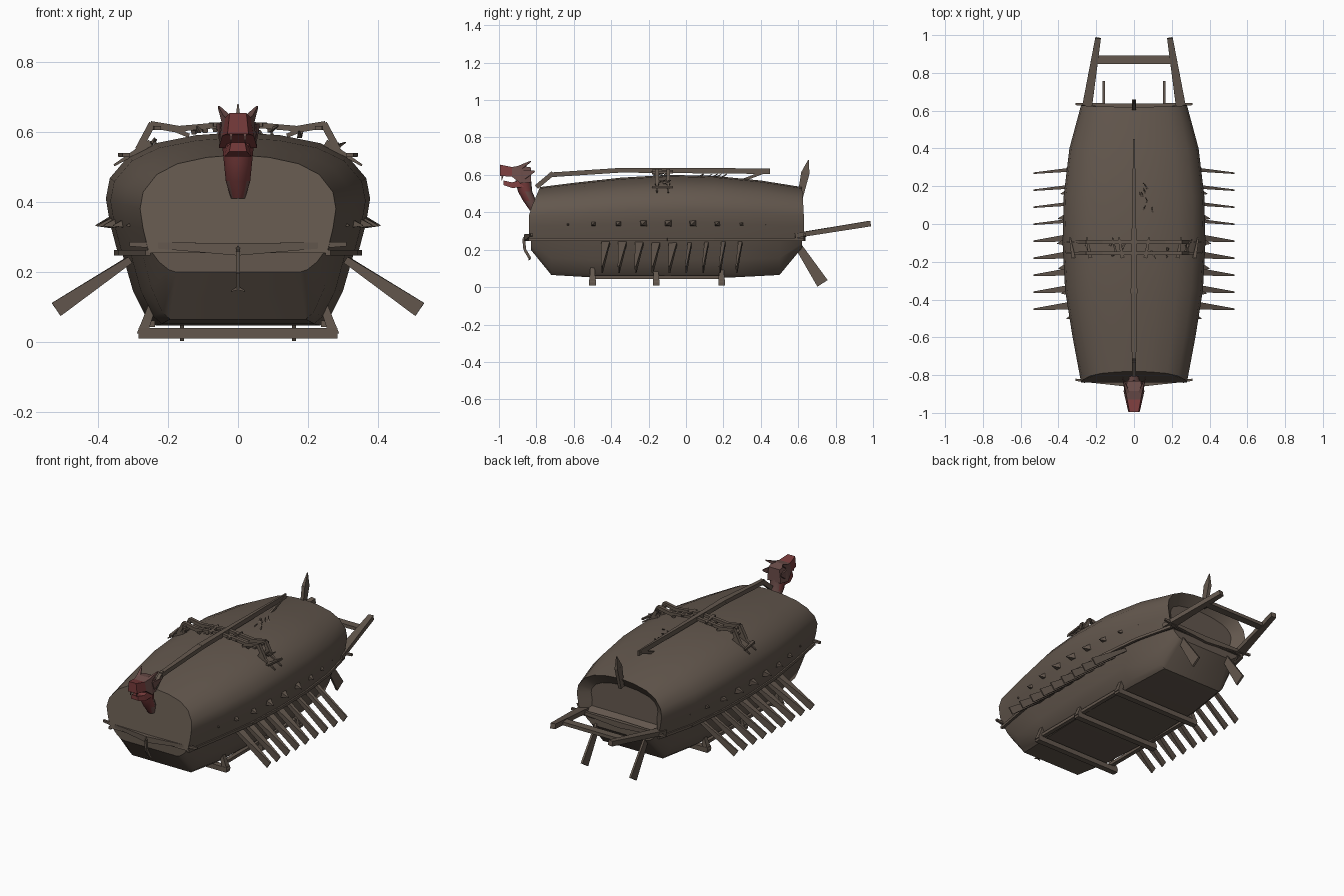
import bpy, bmesh, math, random
from mathutils import Vector

random.seed(4)
if "Cube" in bpy.data.objects:
    bpy.data.objects.remove(bpy.data.objects["Cube"])


def material(name, color):
    m = bpy.data.materials.new(name)
    m.use_nodes = True
    m.diffuse_color = (*color, 1)
    m.node_tree.nodes["Principled BSDF"].inputs["Base Color"].default_value = (*color, 1)
    return m


WOOD = material("weathered wood", (0.125, 0.096, 0.075))
RED = material("faded red paint", (0.19, 0.045, 0.045))
DULL = material("worn red wood", (0.15, 0.075, 0.068))


def finish(name, bm, mats, smooth=None):
    bmesh.ops.recalc_face_normals(bm, faces=bm.faces)
    mesh = bpy.data.meshes.new(name)
    bm.to_mesh(mesh)
    bm.free()
    for m in mats:
        mesh.materials.append(m)
    ob = bpy.data.objects.new(name, mesh)
    bpy.context.collection.objects.link(ob)
    if smooth:
        bpy.ops.object.select_all(action='DESELECT')
        ob.select_set(True)
        bpy.context.view_layer.objects.active = ob
        bpy.ops.object.shade_smooth_by_angle(angle=math.radians(smooth))
    return ob


def loft(bm, rings):
    """Skin a list of closed rings and cap both ends; returns the caps."""
    loops = [[bm.verts.new(p) for p in ring] for ring in rings]
    n = len(loops[0])
    for a, b in zip(loops, loops[1:]):
        for i in range(n):
            j = (i + 1) % n
            bm.faces.new((a[i], a[j], b[j], b[i]))
    return bm.faces.new(loops[0]), bm.faces.new(loops[-1])


def beam(bm, a, b, start, end=None):
    """Tapered timber from a to b; sizes are (sideways, upright)."""
    a, b = Vector(a), Vector(b)
    d = (b - a).normalized()
    side = d.cross((0, 0, 1))
    side = side.normalized() if side.length > 0.01 else Vector((1, 0, 0))
    up = side.cross(d)
    rings = []
    for p, (w, h) in ((a, start), (b, end or start)):
        rings.append([p + side * w * s / 2 + up * h * t / 2
                      for s, t in ((-1, -1), (1, -1), (1, 1), (-1, 1))])
    loft(bm, rings)


def mirrored(half):
    return half + [(-x, z) for x, z in reversed(half) if x > 0]


# Covered upper shell: (y at rim, y at ridge, half width, ridge height)
stations = [(-0.84, -0.78, 0.28, 0.535), (-0.6, -0.58, 0.325, 0.56),
            (-0.35, -0.35, 0.365, 0.585), (-0.1, -0.1, 0.378, 0.6),
            (0.15, 0.15, 0.372, 0.595), (0.4, 0.4, 0.342, 0.57),
            (0.63, 0.62, 0.28, 0.535)]
shell_profile = mirrored([(0.91, 0), (0.97, 0.25), (1, 0.45), (0.97, 0.62),
                          (0.83, 0.8), (0.62, 0.91), (0.32, 0.975), (0, 1)])
RIM = 0.255
bm = bmesh.new()
rings = [[(hw * x, yb + (yt - yb) * max(0, t - 0.5) * 2, RIM + (top - RIM) * t)
          for x, t in shell_profile] for yb, yt, hw, top in stations]
front, back = loft(bm, rings)
bm.normal_update()
bmesh.ops.recalc_face_normals(bm, faces=bm.faces)
bmesh.ops.inset_region(bm, faces=[back], thickness=0.06, depth=-0.05)
finish("covered_shell", bm, [WOOD], 35)

# Lower hull: (y, half width, keel height)
bm = bmesh.new()
rings = []
for y, hw, keel in [(-0.83, 0.26, 0.2), (-0.72, 0.285, 0.065), (-0.5, 0.32, 0.052),
                    (-0.1, 0.345, 0.047), (0.25, 0.33, 0.052), (0.5, 0.29, 0.065),
                    (0.62, 0.25, 0.21)]:
    half = [(0.97, 1), (0.87, 0.45), (0.76, 0.1), (0.68, 0), (0, 0)]
    rings.append([(hw * x, y, keel + (RIM + 0.01 - keel) * t) for x, t in mirrored(half)])
loft(bm, rings)
finish("lower_hull", bm, [WOOD], 35)

# Rim rails along the sides and across both ends
bm = bmesh.new()
for s in (-1, 1):
    for p, q in zip(stations, stations[1:]):
        beam(bm, (s * p[2] * 0.92, p[0], RIM), (s * q[2] * 0.92, q[0], RIM), (0.015, 0.016))
    beam(bm, (0, -0.85, 0.265), (s * 0.31, -0.825, 0.28), (0.03, 0.035), (0.012, 0.012))
    beam(bm, (0, 0.625, 0.265), (s * 0.31, 0.635, 0.28), (0.025, 0.035), (0.012, 0.012))
finish("rim_rails", bm, [WOOD])

# Ridge timber and the broken cross frame on the roof
bm = bmesh.new()
beam(bm, (0, -0.8, 0.535), (0, -0.71, 0.61), (0.02, 0.025))
beam(bm, (0, -0.73, 0.6), (0, -0.35, 0.625), (0.022, 0.025), (0.035, 0.025))
beam(bm, (0, -0.36, 0.625), (0, 0.45, 0.62), (0.035, 0.025), (0.008, 0.03))
beam(bm, (0, 0.43, 0.62), (0, 0.3, 0.57), (0.012, 0.015))
finish("ridge_timber", bm, [WOOD])

bm = bmesh.new()
for s in (-1, 1):
    for y in (-0.095, -0.155):
        beam(bm, (0, y, 0.625), (s * 0.17, y, 0.61), (0.02, 0.016))
        beam(bm, (s * 0.15, y, 0.605), (s * 0.25, y, 0.622), (0.02, 0.02))
        beam(bm, (s * 0.245, y, 0.625), (s * 0.285, y, 0.55), (0.02, 0.02))
        beam(bm, (s * 0.25, y, 0.57), (s * 0.355, y, 0.505), (0.02, 0.02), (0.006, 0.006))
        beam(bm, (s * 0.14, y, 0.59), (s * 0.2, y, 0.615), (0.012, 0.012))
    for x, z in ((0.06, 0.622), (0.23, 0.612), (0.32, 0.535)):
        beam(bm, (s * x, -0.18, z), (s * (x + 0.02), -0.07, z), (0.02, 0.012), (0.008, 0.01))
    for i in range(6):
        x = s * random.uniform(0.05, 0.3)
        z = 0.61 - 0.7 * x * x
        beam(bm, (x, random.uniform(-0.17, -0.08), z),
             (x + random.uniform(-0.04, 0.04), random.uniform(-0.19, -0.06), z + 0.015),
             (0.014, 0.012), (0.003, 0.003))
for i in range(7):
    x, y = random.uniform(0.04, 0.1), random.uniform(0.02, 0.2)
    beam(bm, (x, y, 0.58), (x + random.uniform(-0.03, 0.03), y + 0.035, 0.605),
         (0.012, 0.01), (0.003, 0.003))
finish("roof_cross_frame", bm, [WOOD])

# Oars, side spikes
oars, spikes = bmesh.new(), bmesh.new()
for s in (-1, 1):
    for i in range(9):
        y = -0.45 + 0.09 * i
        root = 0.045 if i < 5 else 0.022
        beam(oars, (s * 0.31, y + 0.02, 0.235), (s * 0.52, y, 0.093), (root, 0.02), (0.008, 0.045))
    for i in range(9):
        y = -0.62 + 0.132 * i
        x = 0.355 - 0.3 * (y + 0.08) ** 2
        beam(spikes, (s * (x - 0.01), y, 0.345), (s * (x + 0.052), y - 0.012, 0.333),
             (0.05, 0.045), (0.003, 0.003))
finish("oars", oars, [WOOD])
finish("side_spikes", spikes, [WOOD])

# Cradle under the keel
bm = bmesh.new()
for y in (-0.5, -0.16, 0.19):
    beam(bm, (-0.285, y, 0.025), (0.285, y, 0.025), (0.035, 0.03))
    for s in (-1, 1):
        beam(bm, (s * 0.275, y, 0.02), (s * 0.24, y, 0.12), (0.035, 0.03), (0.02, 0.02))
for s in (-1, 1):
    beam(bm, (s * 0.25, -0.5, 0.052), (s * 0.25, 0.19, 0.052), (0.025, 0.018))
finish("cradle", bm, [WOOD])

# Stern gallery, steering oars and pole
bm = bmesh.new()
for s in (-1, 1):
    beam(bm, (s * 0.255, 0.58, 0.275), (s * 0.19, 0.985, 0.34), (0.055, 0.025), (0.03, 0.03))
beam(bm, (-0.2, 0.87, 0.32), (0.2, 0.87, 0.32), (0.045, 0.02))
finish("stern_gallery", bm, [WOOD])

bm = bmesh.new()
for s in (-1, 1):
    beam(bm, (s * 0.16, 0.58, 0.25), (s * 0.16, 0.73, 0.02), (0.012, 0.035), (0.012, 0.065))
finish("steering_oars", bm, [WOOD])

bm = bmesh.new()
beam(bm, (0, 0.61, 0.48), (0, 0.638, 0.61), (0.02, 0.03), (0.02, 0.045))
beam(bm, (0, 0.638, 0.61), (0, 0.655, 0.68), (0.02, 0.045), (0.004, 0.004))
finish("stern_pole", bm, [WOOD])

# Hanging hook at the bow
bm = bmesh.new()
hook = [(0, -0.84, 0.275), (0, -0.868, 0.26), (0, -0.862, 0.2), (0, -0.835, 0.155)]
for a, b in zip(hook, hook[1:]):
    beam(bm, a, b, (0.012, 0.015))
for s in (-1, 1):
    beam(bm, hook[-1], (s * 0.02, -0.84, 0.145), (0.01, 0.01), (0.003, 0.003))
finish("bow_hook", bm, [WOOD])


# Carved beast head: neck, skull, jaws and horns
def rounded(c, w, d, tilt=0.0):
    return [(w * math.cos(a), c[0] + d * math.sin(a), c[1] + tilt * math.sin(a))
            for a in (math.tau * k / 8 for k in range(8))]


bm = bmesh.new()
loft(bm, [rounded((-0.815, 0.41), 0.02, 0.02), rounded((-0.835, 0.46), 0.035, 0.035),
          rounded((-0.86, 0.51), 0.04, 0.038), rounded((-0.87, 0.57), 0.046, 0.042)])
for f in bm.faces:
    f.material_index = 1 if f.calc_center_median().y > -0.835 else 0
finish("beast_neck", bm, [RED, DULL], 50)


def block(bm, sections):
    """Loft of boxes along y: (y, half width, low z, high z)."""
    loft(bm, [[(-w, y, lo), (w, y, lo), (w * 0.8, y, hi), (-w * 0.8, y, hi)]
              for y, w, lo, hi in sections])


bm = bmesh.new()
block(bm, [(-0.83, 0.045, 0.56, 0.64), (-0.885, 0.055, 0.555, 0.65),
           (-0.93, 0.045, 0.59, 0.642), (-0.995, 0.03, 0.595, 0.655)])
block(bm, [(-0.87, 0.042, 0.535, 0.575), (-0.93, 0.038, 0.53, 0.56),
           (-0.975, 0.025, 0.545, 0.57)])
for f in bm.faces:
    c = f.calc_center_median()
    f.material_index = 0 if c.z < 0.585 or c.y < -0.95 else 1
finish("beast_head", bm, [RED, DULL])

bm = bmesh.new()
for s in (-1, 1):
    beam(bm, (s * 0.03, -0.9, 0.63), (s * 0.055, -0.83, 0.673), (0.025, 0.03), (0.005, 0.005))
    beam(bm, (s * 0.045, -0.87, 0.6), (s * 0.06, -0.81, 0.62), (0.015, 0.05), (0.003, 0.01))
    beam(bm, (s * 0.02, -0.98, 0.6), (s * 0.02, -0.985, 0.57), (0.01, 0.01), (0.002, 0.002))
finish("beast_horns", bm, [DULL])
